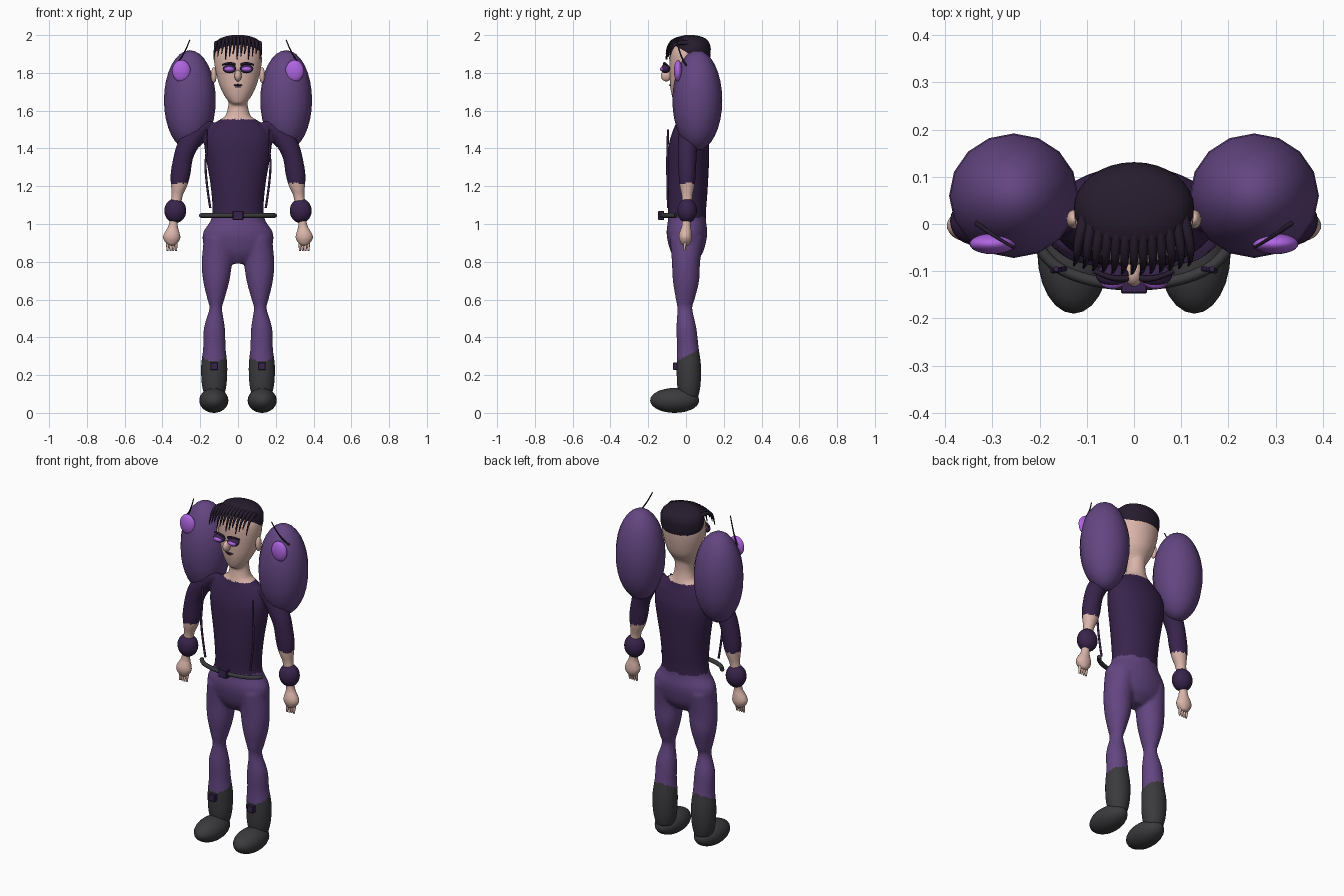
import bpy, bmesh, math
from mathutils import Vector

if "Cube" in bpy.data.objects:
    bpy.data.objects.remove(bpy.data.objects["Cube"])


def material(name, rgb):
    m = bpy.data.materials.new(name)
    m.use_nodes = True
    m.diffuse_color = (*rgb, 1)
    m.node_tree.nodes["Principled BSDF"].inputs["Base Color"].default_value = (*rgb, 1)
    return m


SKIN = material("skin", (.70, .46, .40))
SHIRT = material("dark purple", (.04, .017, .072))
PURPLE = material("mid purple", (.125, .06, .22))
BOOT = material("charcoal", (.043, .043, .048))
HAIR = material("black violet", (.02, .012, .027))
GLOW = material("bright violet", (.43, .13, .76))


def add(name, mesh, *mats):
    obj = bpy.data.objects.new(name, mesh)
    bpy.context.scene.collection.objects.link(obj)
    for m in mats:
        mesh.materials.append(m)
    return obj


def smooth(mesh):
    for p in mesh.polygons:
        p.use_smooth = True


def bake(obj):
    """Replace an object by its evaluated mesh."""
    bpy.context.view_layer.update()
    dg = bpy.context.evaluated_depsgraph_get()
    mesh = bpy.data.meshes.new_from_object(obj.evaluated_get(dg))
    name = obj.name
    bpy.data.objects.remove(obj)
    mesh.materials.clear()
    return name, mesh


def finish(bm, name, mat):
    mesh = bpy.data.meshes.new(name)
    bm.to_mesh(mesh)
    bm.free()
    smooth(mesh)
    return add(name, mesh, mat)


def ball(name, mat, centre, radii, seg=24, rings=14):
    bm = bmesh.new()
    bmesh.ops.create_uvsphere(bm, u_segments=seg, v_segments=rings, radius=1)
    for v in bm.verts:
        v.co = Vector(a * r + c for a, r, c in zip(v.co, radii, centre))
    return finish(bm, name, mat)


def box(name, mat, centre, size):
    bm = bmesh.new()
    bmesh.ops.create_cube(bm, size=1)
    for v in bm.verts:
        v.co = Vector(a * s + c for a, s, c in zip(v.co, size, centre))
    bmesh.ops.bevel(bm, geom=bm.edges[:], offset=.003, segments=1, affect='EDGES')
    mesh = bpy.data.meshes.new(name)
    bm.to_mesh(mesh)
    bm.free()
    return add(name, mesh, mat)


def tube(name, mat, points, r0, r1):
    """Smooth tube through control points, tapering from r0 to r1."""
    cu = bpy.data.curves.new(name, 'CURVE')
    cu.dimensions = '3D'
    cu.bevel_depth, cu.bevel_resolution, cu.use_fill_caps = 1, 2, True
    cu.resolution_u = 6
    sp = cu.splines.new('NURBS')
    sp.points.add(len(points) - 1)
    for i, (p, co) in enumerate(zip(sp.points, points)):
        p.co = (*co, 1)
        p.radius = r0 + (r1 - r0) * i / (len(points) - 1)
    sp.order_u, sp.use_endpoint_u = 3, True
    name, mesh = bake(add_curve(name, cu))
    smooth(mesh)
    return add(name, mesh, mat)


def add_curve(name, cu):
    obj = bpy.data.objects.new(name, cu)
    bpy.context.scene.collection.objects.link(obj)
    return obj


def loft(bm, sections, side=1, steps=4, n=32):
    """Skin ellipses (z, x centre, y centre, x radius, y radius), smoothly interpolated."""
    s = [Vector(q) for q in sections]
    s = [s[0]] + s + [s[-1]]
    rows = []
    for a, b, c, d in zip(s, s[1:], s[2:], s[3:]):
        for k in range(steps):
            t = k / steps
            rows.append(b + (c - a) * (t / 2) + (a * 2 - b * 5 + c * 4 - d) * (t * t / 2)
                        + (b * 3 - a - c * 3 + d) * (t ** 3 / 2))
    rows.append(s[-1])
    rings = []
    for z, cx, cy, rx, ry in rows:
        rings.append([bm.verts.new((side * (cx + rx * math.cos(u)), cy + ry * math.sin(u), z))
                      for u in (math.tau * i / n for i in range(n))])
    for lo, hi in zip(rings, rings[1:]):
        for i in range(n):
            j = (i + 1) % n
            bm.faces.new((lo[i], lo[j], hi[j], hi[i]))
    bm.faces.new(rings[0])
    bm.faces.new(rings[-1])
    bmesh.ops.recalc_face_normals(bm, faces=bm.faces[:])


# Body: overlapping lofts fused into one skin
bm = bmesh.new()
loft(bm, [(.79, 0, 0, .06, .04), (.84, 0, .005, .15, .08), (.9, 0, .005, .185, .1),
          (.96, 0, .005, .183, .108), (1.04, 0, .005, .138, .1), (1.2, 0, .008, .145, .108),
          (1.4, 0, .015, .178, .108), (1.48, 0, .015, .168, .09), (1.53, 0, .015, .13, .07),
          (1.565, 0, .015, .075, .06)])
loft(bm, [(1.5, 0, .015, .085, .07), (1.56, 0, .015, .07, .06), (1.62, 0, .015, .053, .05),
          (1.7, 0, .02, .05, .05)])
loft(bm, [(1.635, 0, -.025, .03, .035), (1.66, 0, -.01, .06, .06), (1.7, 0, 0, .083, .08),
          (1.75, 0, .01, .104, .095), (1.85, 0, .018, .126, .105), (1.92, 0, .02, .118, .1),
          (1.97, 0, .02, .07, .06)])
for side in (-1, 1):
    loft(bm, [(.08, .125, .015, .05, .05), (.15, .126, .015, .066, .063), (.25, .126, .015, .07, .065),
              (.34, .125, .01, .06, .058), (.45, .125, .002, .056, .053), (.55, .118, -.006, .034, .04),
              (.6, .117, -.004, .045, .05), (.7, .115, 0, .07, .07), (.8, .112, 0, .08, .075),
              (.93, .105, .005, .075, .09)], side)
    # Arm with forearm and hand
    loft(bm, [(.885, .35, -.003, .02, .02), (.92, .351, -.003, .046, .034), (.95, .35, -.003, .043, .034),
              (1, .342, .002, .024, .024), (1.1, .33, .005, .03, .028), (1.15, .322, .006, .03, .03),
              (1.2, .312, .006, .043, .04), (1.26, .305, .006, .053, .046), (1.35, .29, .006, .053, .05),
              (1.42, .262, .008, .062, .052), (1.48, .225, .01, .065, .05), (1.525, .19, .01, .06, .04),
              (1.545, .165, .01, .03, .025)], side)
body = finish(bm, "body", SKIN)
rm = body.modifiers.new("fuse", 'REMESH')
rm.mode, rm.voxel_size = 'VOXEL', .009
sm = body.modifiers.new("soften", 'SMOOTH')
sm.factor, sm.iterations = .5, 6
name, mesh = bake(body)
smooth(mesh)
body = add("body", mesh, SKIN, SHIRT, PURPLE, BOOT)
# Clothing colours by height and reach
for p in mesh.polygons:
    x, y, z = p.center
    if abs(x) > .235 and z < 1.215 or z > 1.555:
        p.material_index = 0
    elif z > 1.035:
        p.material_index = 1
    else:
        p.material_index = 2 if z > .3 + .5 * y else 3

# Hair cap and fringe
bm = bmesh.new()
loft(bm, [(1.865, 0, .037, .115, .088), (1.89, 0, .035, .125, .094), (1.94, 0, .034, .126, .096),
          (1.975, 0, .03, .106, .082), (1.992, 0, .025, .07, .055), (2, 0, .02, .03, .025)])
finish(bm, "hair_cap", HAIR)
COUNT = 13
for i in range(COUNT):
    u = 2 * i / (COUNT - 1) - 1
    x, back = .118 * u, .045 * u * u
    drop = .015 * (i % 3)
    tube("fringe_lock", HAIR, [(x * .85, .02, 1.985 - .03 * u * u), (x, -.055 + back * .6, 1.985 - .02 * u * u),
                               (x * 1.03, -.1 + back * .5, 1.94),
                               (x * 1.03 - .006, -.106 + back * .4, 1.87 + drop)], .015, .002)

# Face
ball("nose", SKIN, (0, -.105, 1.785), (.019, .028, .03))
ball("mouth", HAIR, (0, -.083, 1.735), (.025, .007, .005))
ball("lower_lip", PURPLE, (0, -.078, 1.726), (.018, .007, .005))

# Belt: front half hoop with a buckle
arc = [(.2 * math.sin(a), -.04 - .09 * math.cos(a), 1.045)
       for a in (math.radians(d) for d in range(-80, 81, 16))]
tube("belt", BOOT, arc, .012, .012)
box("belt_buckle", SHIRT, (0, -.132, 1.045), (.056, .03, .05))

for side in (-1, 1):
    # Shell pods with glowing lamp and antenna
    ball("pod", PURPLE, (side * .255, .06, 1.655), (.137, .132, .265), 16, 16)
    ball("pod_lamp", GLOW, (side * .3, -.042, 1.81), (.049, .022, .058))
    tube("antenna", HAIR, [(side * .335, .002, 1.84), (side * .29, -.03, 1.88), (side * .255, -.05, 1.975)],
         .005, .003)
    # Eyes, brows and ears
    ball("eye_mask", SHIRT, (side * .046, -.108, 1.822), (.035, .024, .024))
    ball("eye", GLOW, (side * .046, -.12, 1.82), (.027, .018, .014))
    tube("brow", HAIR, [(side * .014, -.115, 1.843), (side * .045, -.12, 1.86), (side * .083, -.1, 1.842)],
         .007, .005)
    ball("ear", SKIN, (side * .128, .01, 1.788), (.015, .02, .042))
    # Hanging straps
    tube("strap", SHIRT, [(side * .165, -.095, 1.5), (side * .163, -.098, 1.4), (side * .178, -.1, 1.28),
                          (side * .147, -.095, 1.085)], .006, .006)
    # Wristband and fingertips
    ball("wristband", SHIRT, (side * .332, .006, 1.07), (.058, .052, .065))
    for k in range(4):
        x = .328 + .015 * k
        tube("finger", SKIN, [(side * x, -.004, .9), (side * x, -.008, .88), (side * x, -.01, .858)], .009, .005)
    # Shoe and boot clasp
    ball("shoe", BOOT, (side * .128, -.06, .066), (.077, .13, .066))
    box("boot_clasp", SHIRT, (side * .126, -.055, .247), (.04, .026, .04))
